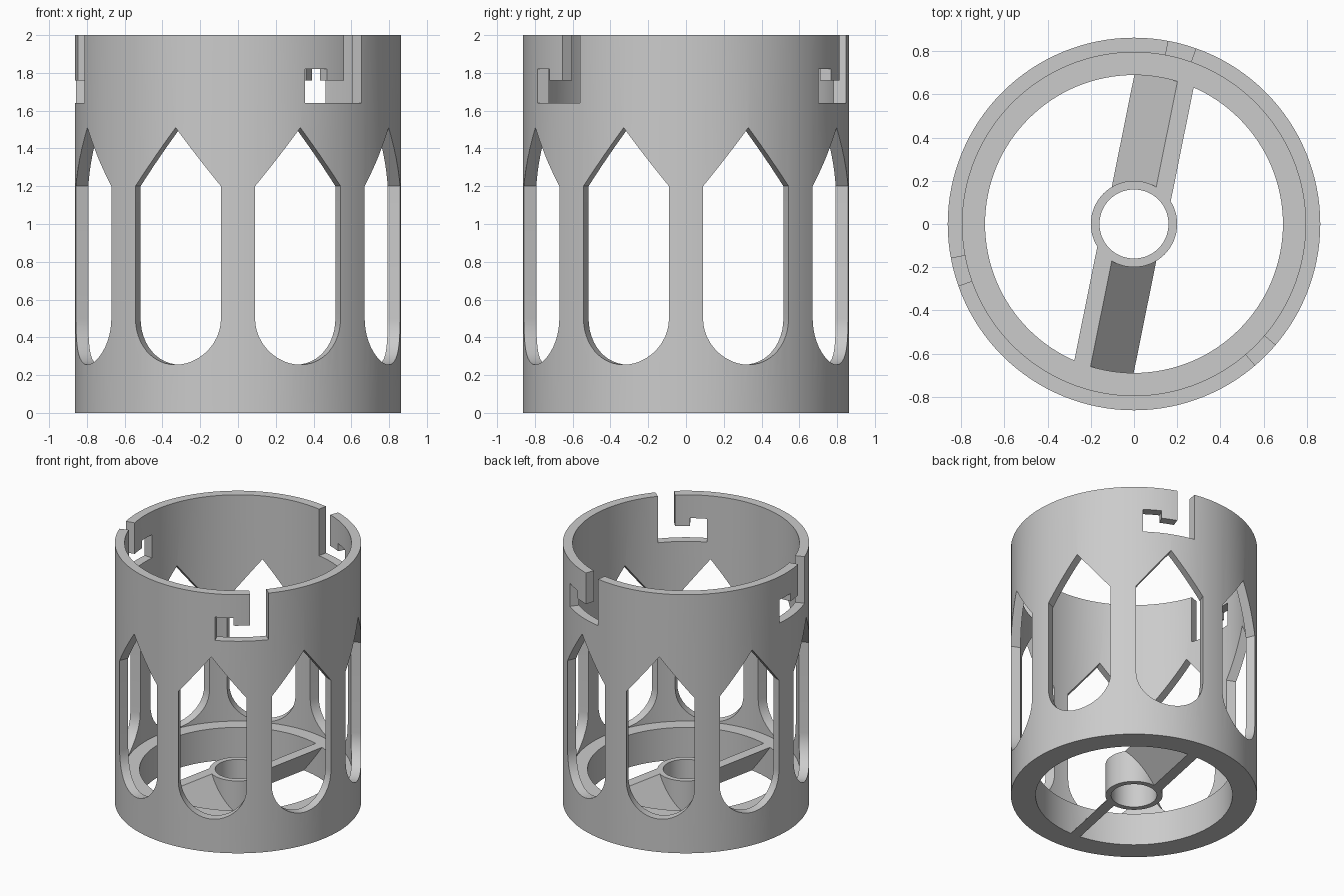
import bpy, bmesh, math
from mathutils import Matrix, Vector

if "Cube" in bpy.data.objects:
    bpy.data.objects.remove(bpy.data.objects["Cube"])

R_OUT, R_IN, R_LIP = 0.863, 0.795, 0.69   # wall and base lip radii
HEIGHT, BASE = 2.0, 0.25
SEGS = 128

grey = bpy.data.materials.new("plain grey")
grey.diffuse_color = (0.6, 0.6, 0.6, 1)
grey.use_nodes = True
grey.node_tree.nodes["Principled BSDF"].inputs["Base Color"].default_value = grey.diffuse_color


def make_object(name, bm):
    bmesh.ops.recalc_face_normals(bm, faces=bm.faces)
    mesh = bpy.data.meshes.new(name)
    bm.to_mesh(mesh)
    bm.free()
    mesh.materials.append(grey)
    obj = bpy.data.objects.new(name, mesh)
    bpy.context.collection.objects.link(obj)
    return obj


def revolve(name, profile, segs):
    """Closed (radius, z) profile turned around the z axis."""
    bm = bmesh.new()
    rings = [[bm.verts.new((r * math.cos(a), r * math.sin(a), z)) for r, z in profile]
             for a in (2 * math.pi * i / segs for i in range(segs))]
    n = len(profile)
    for i in range(segs):
        p, q = rings[i], rings[(i + 1) % segs]
        for j in range(n):
            k = (j + 1) % n
            bm.faces.new((p[j], q[j], q[k], p[k]))
    return make_object(name, bm)


def add_prism(bm, outline, direction, matrix=Matrix()):
    """Extrude a flat outline along a direction into a closed solid."""
    a = [bm.verts.new(matrix @ Vector(p)) for p in outline]
    b = [bm.verts.new(matrix @ (Vector(p) + Vector(direction))) for p in outline]
    bm.faces.new(a)
    bm.faces.new(b[::-1])
    for i in range(len(a)):
        j = (i + 1) % len(a)
        bm.faces.new((a[i], b[i], b[j], a[j]))


def boolean(target, tool, operation):
    mod = target.modifiers.new(operation.lower(), 'BOOLEAN')
    mod.operation, mod.solver, mod.object = operation, 'EXACT', tool
    bpy.context.view_layer.objects.active = target
    bpy.ops.object.modifier_apply(modifier=mod.name)
    bpy.data.objects.remove(tool)


def spin(degrees):
    return Matrix.Rotation(math.radians(degrees), 4, 'Z')


# Body: tube wall with a thicker lip at the base
body = revolve("body", [(R_OUT, 0), (R_OUT, HEIGHT), (R_IN, HEIGHT),
                        (R_IN, BASE), (R_LIP, BASE), (R_LIP, 0)], SEGS)

# Windows: round bottom, straight sides, pointed top, eight around
half = 0.245
window = [(0.6, half * math.cos(a), 0.5 + half * math.sin(a))
          for a in (math.pi + math.pi * i / 24 for i in range(25))]
window += [(0.6, half, 1.2), (0.6, 0, 1.51), (0.6, -half, 1.2)]
bm = bmesh.new()
for k in range(8):
    add_prism(bm, window, (0.5, 0, 0), spin(22.5 + 45 * k))
boolean(body, make_object("window_cutter", bm), 'DIFFERENCE')


# Hooked locking slots: entry, sideways channel and upward catch, three around
def sector(a0, a1, z):
    steps = 12
    angles = [math.radians(a0 + (a1 - a0) * i / steps) for i in range(steps + 1)]
    return ([(0.95 * math.cos(a), 0.95 * math.sin(a), z) for a in angles] +
            [(0.7 * math.cos(a), 0.7 * math.sin(a), z) for a in reversed(angles)])


for a0, a1, z0, z1 in ((-4.4, 4.4, 1.7, 2.1), (-20.7, 4.4, 1.64, 1.76),
                       (-20.7, -12, 1.7, 1.82)):
    bm = bmesh.new()
    for k in range(3):
        add_prism(bm, sector(a0, a1, z0), (0, 0, z1 - z0), spin(75 + 120 * k))
    boolean(body, make_object("slot_cutter", bm), 'DIFFERENCE')

# Hub with two slanted blades joining it to the base lip
hub = revolve("hub_and_blades", [(0.2, 0), (0.2, BASE), (0.12, BASE), (0.12, 0)], 64)
blade = [(0.1, 0.135, 0), (0.1, 0.055, 0), (0.1, -0.146, BASE), (0.1, -0.067, BASE)]
bm = bmesh.new()
for angle in (78.6, 258.6):
    add_prism(bm, blade, (0.62, 0, 0), spin(angle))
boolean(hub, make_object("blades", bm), 'UNION')

# Bore through the hub
bm = bmesh.new()
circle = [(0.16 * math.cos(a), 0.16 * math.sin(a), -0.1)
          for a in (2 * math.pi * i / 64 for i in range(64))]
add_prism(bm, circle, (0, 0, 0.6))
boolean(hub, make_object("bore_cutter", bm), 'DIFFERENCE')
boolean(body, hub, 'UNION')

# Smooth curved walls, sharp edges kept
bpy.ops.object.select_all(action='DESELECT')
body.select_set(True)
bpy.context.view_layer.objects.active = body
bpy.ops.object.shade_smooth_by_angle(angle=math.radians(30))
